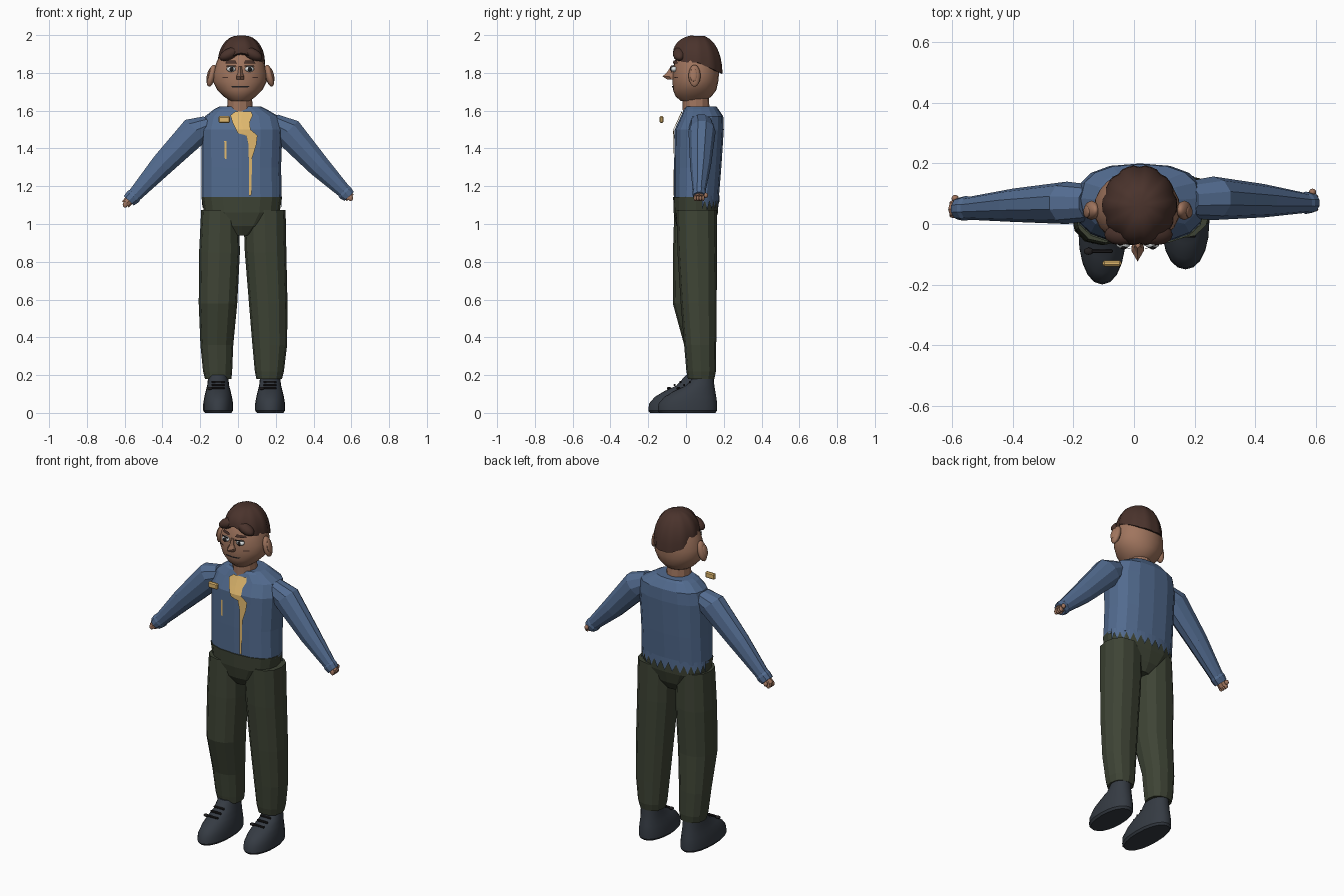
import bpy, bmesh, math
from mathutils import Vector

cube = bpy.data.objects.get("Cube")
if cube:
    bpy.data.objects.remove(cube, do_unlink=True)


def material(name, r, g, b):
    lin = [((c / 255 + 0.055) / 1.055) ** 2.4 for c in (r, g, b)] + [1]
    m = bpy.data.materials.new(name)
    m.use_nodes = True
    m.diffuse_color = lin
    m.node_tree.nodes["Principled BSDF"].inputs["Base Color"].default_value = lin
    return m


BLUE = material("shirt blue", 82, 107, 143)
OLIVE = material("trouser olive", 62, 68, 53)
SKIN = material("skin brown", 160, 117, 94)
BROWN = material("hair brown", 74, 51, 44)
SLATE = material("shoe slate", 53, 59, 67)
GOLD = material("gold trim", 224, 184, 110)
WHITE = material("eye white", 222, 226, 226)
DARK = material("dark detail", 32, 30, 31)


def finish(name, bm, mat, smooth=False):
    bmesh.ops.recalc_face_normals(bm, faces=bm.faces)
    me = bpy.data.meshes.new(name)
    bm.to_mesh(me)
    bm.free()
    me.materials.append(mat)
    ob = bpy.data.objects.new(name, me)
    bpy.context.collection.objects.link(ob)
    if smooth:
        bpy.ops.object.select_all(action='DESELECT')
        ob.select_set(True)
        bpy.context.view_layer.objects.active = ob
        bpy.ops.object.shade_smooth_by_angle(angle=math.radians(35))
    return ob


def loft(name, rings, mat, n=12, u=(1, 0, 0), v=(0, 1, 0), power=1.0, smooth=False):
    """Closed tube through rings of (x, y, z, radius along u, radius along v)."""
    bm = bmesh.new()
    u, v = Vector(u), Vector(v)
    loops = []
    for x, y, z, ru, rv in rings:
        loop = []
        for i in range(n):
            a = 2 * math.pi * i / n - math.pi / 2
            c, s = math.cos(a), math.sin(a)
            c = math.copysign(abs(c) ** power, c)
            s = math.copysign(abs(s) ** power, s)
            loop.append(bm.verts.new(Vector((x, y, z)) + u * ru * c + v * rv * s))
        loops.append(loop)
    for a, b in zip(loops, loops[1:]):
        for i in range(n):
            j = (i + 1) % n
            bm.faces.new((a[i], a[j], b[j], b[i]))
    bm.faces.new(loops[0])
    bm.faces.new(loops[-1])
    return finish(name, bm, mat, smooth)


def blob(name, loc, size, mat, rot_y=0, smooth=True):
    bm = bmesh.new()
    bmesh.ops.create_uvsphere(bm, u_segments=12, v_segments=8, radius=1)
    ob = finish(name, bm, mat, smooth)
    ob.location, ob.scale, ob.rotation_euler = loc, size, (0, rot_y, 0)
    return ob


def box(name, loc, size, mat, bevel=0.004):
    bm = bmesh.new()
    bmesh.ops.create_cube(bm, size=1)
    bmesh.ops.scale(bm, vec=size, verts=bm.verts)
    bmesh.ops.bevel(bm, geom=bm.edges[:], offset=bevel, segments=1, affect='EDGES')
    ob = finish(name, bm, mat)
    ob.location = loc
    return ob


def patch(name, target, rows, mat, offset=0.005):
    """Thin plate laid on the front of target, from rows of (z, x0, x1)."""
    bpy.context.view_layer.update()
    bm = bmesh.new()
    loops = []
    for z, x0, x1 in rows:
        loop = []
        for k in range(5):
            x = x0 + (x1 - x0) * k / 4
            hit, p, _, _ = target.ray_cast((x, -1, z), (0, 1, 0))
            loop.append(bm.verts.new((x, (p.y if hit else 0) - offset, z)))
        loops.append(loop)
    for a, b in zip(loops, loops[1:]):
        for k in range(4):
            bm.faces.new((a[k], a[k + 1], b[k + 1], b[k]))
    return finish(name, bm, mat)


# Torso and ragged back hem
torso = loft("shirt_body", [
    (.02, .055, 1.13, .212, .118), (.018, .062, 1.3, .21, .125),
    (.02, .07, 1.5, .215, .13), (.02, .085, 1.57, .195, .112),
    (.012, .08, 1.61, .135, .09), (.012, .08, 1.622, .11, .08)], BLUE, n=16, power=.8)

bm = bmesh.new()
top, low = [], []
for i in range(25):
    a = math.radians(10 + i * 160 / 24)
    x, y = .02 + .214 * math.cos(a), .055 + .122 * math.sin(a) ** .8
    top.append(bm.verts.new((x, y, 1.15)))
    low.append(bm.verts.new((x, y, 1.125 if i % 2 else 1.075)))
for i in range(24):
    bm.faces.new((top[i], top[i + 1], low[i + 1], low[i]))
finish("shirt_hem", bm, BLUE)

# Sleeves and hands
ARMS = {
    "right": [(-.14, .07, 1.53, .06, .06), (-.222, .07, 1.497, .083, .07),
              (-.40, .062, 1.315, .064, .055), (-.545, .052, 1.155, .04, .038),
              (-.555, .052, 1.145, .044, .041), (-.578, .05, 1.123, .038, .037)],
    "left": [(.17, .08, 1.54, .06, .06), (.262, .085, 1.49, .083, .072),
             (.43, .077, 1.305, .062, .055), (.56, .07, 1.175, .04, .034),
             (.568, .07, 1.165, .043, .037), (.588, .07, 1.146, .036, .033)]}
for side, rings in ARMS.items():
    d = (Vector(rings[-1][:3]) - Vector(rings[1][:3])).normalized()
    u = Vector((-d.z, 0, d.x))
    loft(side + "_sleeve", rings, BLUE, n=10, u=u)
    wrist = Vector(rings[-1][:3])
    back = -.012 if side == "left" else .004
    palm = wrist + d * back
    loft(side + "_palm", [(*(palm - d * .02), .025, .025), (*(palm + d * .022), .025, .028)],
         SKIN, n=8, u=u)
    for k in range(4):
        p = palm + d * .024 + Vector((0, (k - 1.5) * .014, 0))
        blob(f"{side}_finger_{k + 1}", p, (.013, .008, .016), SKIN)
    blob(side + "_thumb", palm + d * .015 + Vector((0, .035, .008)), (.012, .012, .014), SKIN)

# Trousers
loft("trouser_hips", [
    (.02, .05, .94, .05, .07), (.02, .05, .99, .13, .1), (.02, .052, 1.06, .2, .117),
    (.02, .052, 1.142, .213, .12)], OLIVE, n=16, power=.8)
loft("right_trouser_leg", [
    (-.095, .045, 1.075, .1, .107), (-.098, .043, .85, .108, .112), (-.106, .038, .58, .102, .108),
    (-.112, .072, .36, .087, .082), (-.108, .08, .22, .077, .076),
    (-.105, .08, .18, .07, .07)], OLIVE, n=12, power=.85)
loft("left_trouser_leg", [
    (.14, .057, 1.075, .112, .108), (.146, .06, .85, .11, .105), (.16, .067, .58, .102, .095),
    (.168, .075, .36, .092, .085), (.166, .08, .22, .077, .078),
    (.165, .08, .18, .068, .07)], OLIVE, n=12, power=.85)

# Shoes with laces
for side, x, tip in (("right", -.105, -.2), ("left", .17, -.15)):
    rings = []
    for z, front, heel, rx in ((0, .01, .155, .07), (.012, 0, .165, .079), (.05, .005, .165, .079),
                               (.085, .035, .16, .073), (.115, .085, .155, .066),
                               (.145, .15, .15, .058), (.2, .2, .145, .052)):
        f = tip + front
        rings.append((x, (f + heel) / 2, z, rx, (heel - f) / 2))
    loft(side + "_shoe", rings, SLATE, n=20, power=.92, smooth=True)
    for k in range(3):
        box(f"{side}_lace_{k + 1}", (x, tip + .11 + k * .03, .132 + k * .016),
            (.07, .01, .012), DARK, .003)
    blob(side + "_lace_bow", (x - .045, tip + .11, .13), (.016, .012, .008), DARK)

# Neck and head
loft("neck", [(.01, .055, 1.58, .07, .072), (.01, .05, 1.7, .062, .068)], SKIN, n=12)
head = loft("head", [
    (.01, .035, 1.65, .05, .06), (.01, .04, 1.675, .085, .095), (.01, .046, 1.71, .12, .115),
    (.01, .05, 1.755, .143, .121), (.01, .052, 1.8, .141, .123), (.013, .055, 1.86, .126, .117),
    (.016, .06, 1.93, .09, .09), (.018, .06, 1.97, .04, .04)], SKIN, n=24, smooth=True)
for side, s in (("right", -1), ("left", 1)):
    cx = .013 + s * .153
    blob(side + "_ear", (cx, .045, 1.785), (.022, .032, .06), SKIN, rot_y=-s * .25)
    blob(side + "_ear_hollow", (cx + s * .016, .04, 1.79), (.008, .02, .036), SKIN, rot_y=-s * .25)

# Face
loft("nose", [(.012, -.07, 1.765, .022, .03), (.012, -.072, 1.782, .022, .052),
              (.012, -.068, 1.8, .013, .035), (.012, -.066, 1.835, .009, .014)], SKIN, n=5)
for side, s in (("right", -1), ("left", 1)):
    ex = .012 + s * .048
    blob(side + "_eye", (ex, -.063, 1.82), (.025, .019, .015), WHITE)
    blob(side + "_iris", (ex + .002, -.077, 1.82), (.012, .007, .012), DARK)
    patch(side + "_eyelid", head, [(1.833, ex - .028, ex + .028), (1.84, ex - .024, ex + .024)],
          DARK, .018)
    a, b = sorted((.012 + s * .018, .012 + s * .08))
    patch(side + "_eyebrow", head, [(1.85, a, b), (1.865, a + .008, b - .008)], BROWN, .009)
    a, b = sorted((.012 + s * .065, .012 + s * .095))
    patch(side + "_cheek_mark", head, [(1.772, a, b), (1.778, a, b)], BROWN, .004)
patch("mouth", head, [(1.722, -.03, .05), (1.73, -.036, .062)], DARK, .004)

# Ridged hair cap, parted at the front and longer at the back
bm = bmesh.new()
N, ROWS = 40, 7
crown = bm.verts.new((.02, .06, 1.995))
loops = []
for r in range(ROWS):
    t = r / ROWS * math.pi / 2
    loop = []
    for i in range(N):
        a = 2 * math.pi * i / N - math.pi / 2
        front = max(0, -math.sin(a))
        base = 1.855 + .05 * front ** 5 - .06 * max(0, math.sin(a))
        k = math.cos(t) ** .85 * (1 if i % 4 else .955)
        loop.append(bm.verts.new((.018 + .125 * k * math.cos(a), .062 + .133 * k * math.sin(a),
                                  base + (2 - base) * math.sin(t))))
    loops.append(loop)
for a, b in zip(loops, loops[1:]):
    for i in range(N):
        j = (i + 1) % N
        bm.faces.new((a[i], a[j], b[j], b[i]))
for i in range(N):
    bm.faces.new((loops[-1][i], loops[-1][(i + 1) % N], crown))
bm.faces.new(loops[0])
finish("hair", bm, BROWN, smooth=True)
for side, s in (("right", -1), ("left", 1)):
    blob(side + "_fringe", (.015 + s * .06, -.035, 1.9), (.058, .035, .03), BROWN, rot_y=s * .45)

# Gold chest trim and floating badge
patch("chest_trim", torso, [
    (1.595, -.015, .07), (1.575, -.04, .078), (1.54, -.03, .062), (1.5, -.01, .066),
    (1.48, 0, .09), (1.468, .045, .103), (1.42, .055, .097), (1.35, .057, .075),
    (1.15, .057, .07)], GOLD, .008)
patch("chest_stripe", torso, [(1.345, -.07, -.061), (1.44, -.073, -.061)], GOLD)
box("badge", (-.073, -.13, 1.553), (.062, .02, .036), GOLD, .006)
